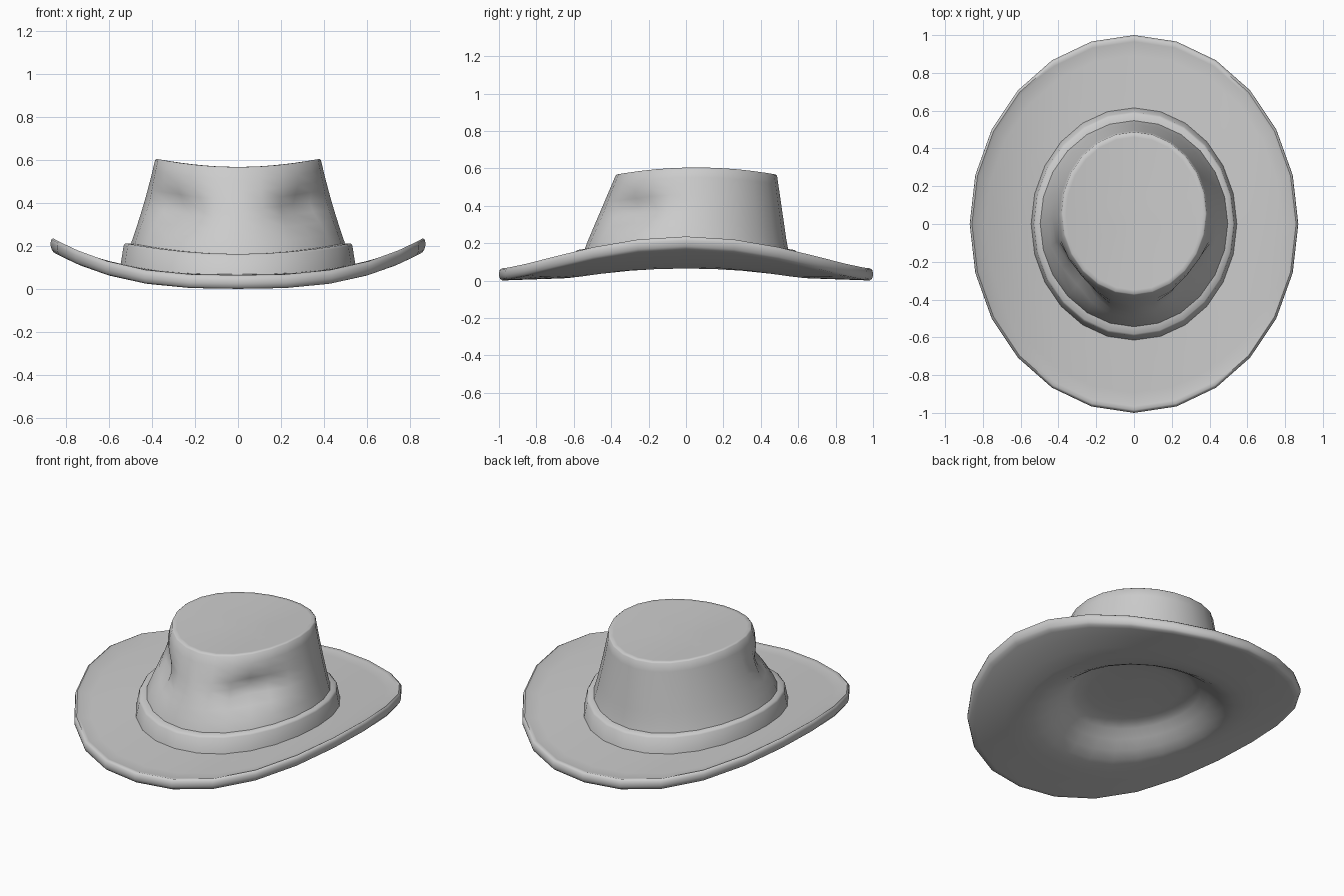
import bpy, bmesh
from math import sin, cos, pi, exp, atan2

if "Cube" in bpy.data.objects:
    bpy.data.objects.remove(bpy.data.objects["Cube"])

SEG = 24


def ring(rx, ry, cy, z, lift, power=2.0, dent=0.0):
    """Oval ring whose sides are lifted towards +-x; dent pinches the front corners."""
    pts = []
    for i in range(SEG):
        a = 2 * pi * i / SEG
        c, s = cos(a), sin(a)
        off = atan2(s, abs(c)) + pi / 4.2
        k = 1 - dent * exp(-(off / 0.33) ** 2)
        pts.append((rx * c * k, cy + ry * s * k, z + lift * abs(c) ** power))
    return pts


def loft(name, rings, start=None, end=None, closed=False):
    bm = bmesh.new()
    loops = [[bm.verts.new(p) for p in r] for r in rings]
    pairs = list(zip(loops, loops[1:]))
    if closed:
        pairs.append((loops[-1], loops[0]))
    for a, b in pairs:
        for i in range(SEG):
            j = (i + 1) % SEG
            bm.faces.new((a[i], b[i], b[j], a[j]))
    for tip, loop in ((start, loops[0]), (end, loops[-1])):
        if tip:
            v = bm.verts.new(tip)
            for i in range(SEG):
                bm.faces.new((v, loop[i], loop[(i + 1) % SEG]))
    bmesh.ops.recalc_face_normals(bm, faces=bm.faces)
    me = bpy.data.meshes.new(name)
    bm.to_mesh(me)
    bm.free()
    ob = bpy.data.objects.new(name, me)
    bpy.context.collection.objects.link(ob)
    bpy.ops.object.select_all(action='DESELECT')
    ob.select_set(True)
    bpy.context.view_layer.objects.active = ob
    bpy.ops.object.shade_smooth_by_angle(angle=1.05)
    return ob


def cap_ring(f):
    return ring(0.378 * f, 0.426 * f, 0.055, 0.567, 0.038 * f * f)


def crown_ring(t):
    rx = 0.385 + 0.11 * t + 0.035 * t * t
    ry = 0.432 + 0.14 * t
    cy = 0.055 * max(0, 1 - t / 0.8)
    dent = 0.18 * exp(-((t - 0.42) / 0.17) ** 2) if 0 < t < 1 else 0
    return ring(rx, ry, cy, 0.56 - 0.49 * t, 0.04 + 0.01 * t, 2, dent)


def brim_ring(f, z, slope=0.01):
    """f runs from 0 at the crown to 1 at the outer edge."""
    rx, ry = 0.53 + 0.34 * f, 0.57 + 0.43 * f
    return ring(rx, ry, 0, z + slope * (1 - f), 0.177 * (rx / 0.87) ** 2.8, 2.8)


def bowl_ring(r, z):
    """Ring of the shallow hollow under the crown."""
    return ring(r, r * 1.1, 0, z, 0.16 * r * r)


# crown and brim: outside first, round the rim, then back along the underside
steps = [0, 0.1, 0.2, 0.29, 0.38, 0.48, 0.58, 0.7, 0.85]
rings = [cap_ring(f) for f in (0.33, 0.66, 0.95, 1)]
rings += [crown_ring(t) for t in steps]
rings += [brim_ring(f, 0.06) for f in (0, 0.25, 0.5, 0.75, 0.92)]
rings += [brim_ring(0.965, 0.065), brim_ring(0.99, 0.056), brim_ring(1.0, 0.04),
          brim_ring(1.0, 0.025), brim_ring(0.985, 0.009), brim_ring(0.96, 0.001)]
rings += [brim_ring(f, 0.0, 0.015) for f in (0.9, 0.7, 0.45, 0.2)]
rings += [bowl_ring(r, z) for r, z in (
    (0.54, 0.018), (0.50, 0.03), (0.45, 0.062), (0.40, 0.105),
    (0.355, 0.148), (0.315, 0.17), (0.25, 0.178), (0.13, 0.18))]
loft("crown_and_brim", rings, (0, 0.055, 0.567), (0, 0, 0.18))

# hat band around the foot of the crown
loft("hat_band", [
    ring(0.50, 0.55, 0, 0.055, 0.05),
    ring(0.545, 0.617, 0, 0.06, 0.055),
    ring(0.531, 0.594, 0, 0.152, 0.05),
    ring(0.524, 0.582, 0, 0.163, 0.05),
    ring(0.485, 0.53, 0, 0.163, 0.05),
], closed=True)
